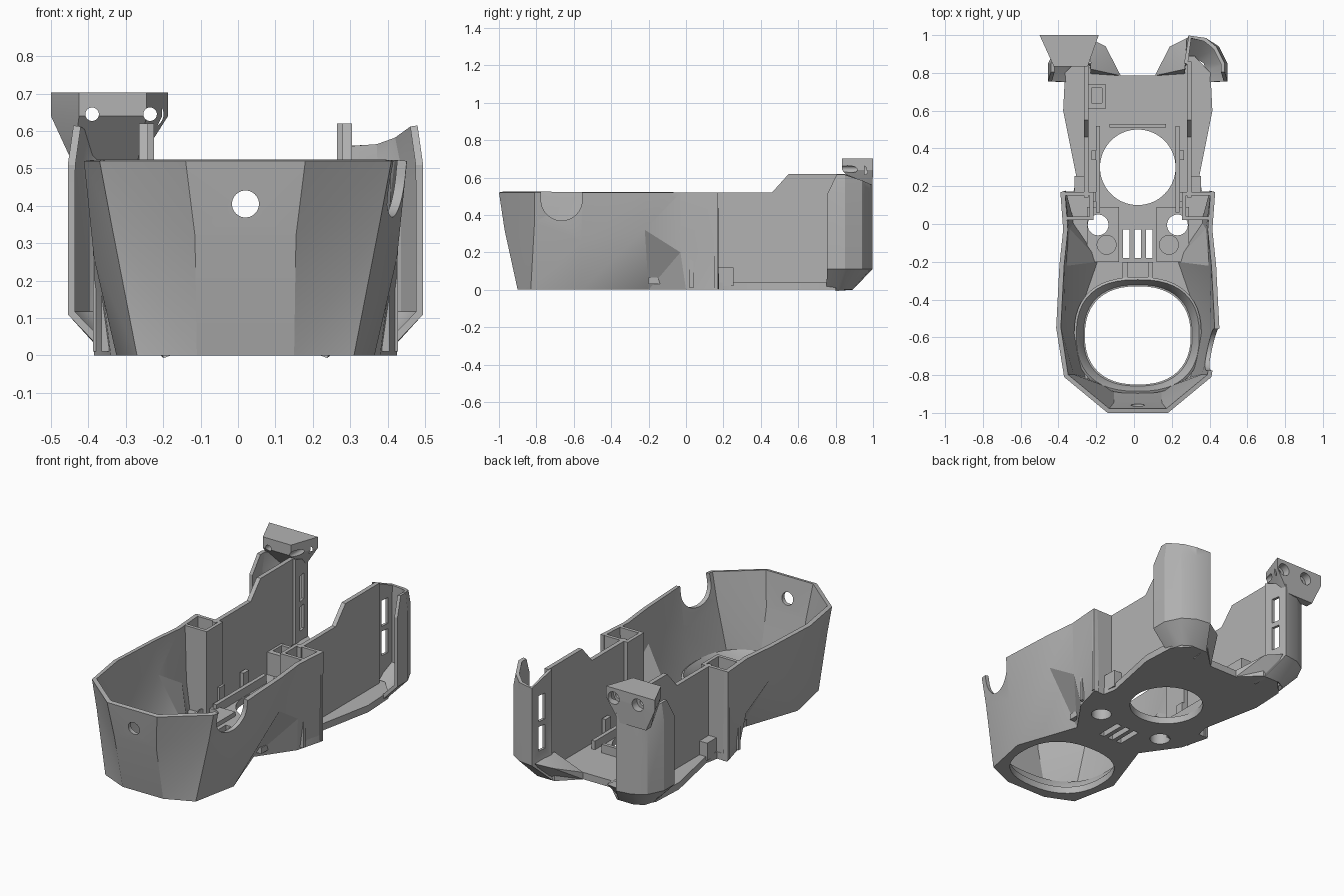
import bpy, bmesh, math
from mathutils import Matrix

if "Cube" in bpy.data.objects:
    bpy.data.objects.remove(bpy.data.objects["Cube"])

CX, TOP, FLOOR = 0.02, 0.52, 0.04
SIDES = (("left", 1), ("right", -1))
grey = bpy.data.materials.new("plain grey")
grey.use_nodes = True
grey.diffuse_color = (0.45, 0.45, 0.45, 1)
grey.node_tree.nodes["Principled BSDF"].inputs["Base Color"].default_value = (0.45, 0.45, 0.45, 1)


def finish(name, bm, recalc=True):
    if recalc:
        bmesh.ops.recalc_face_normals(bm, faces=bm.faces)
    mesh = bpy.data.meshes.new(name)
    bm.to_mesh(mesh)
    bm.free()
    mesh.materials.append(grey)
    ob = bpy.data.objects.new(name, mesh)
    bpy.context.collection.objects.link(ob)
    return ob


def apply(ob, mod):
    bpy.ops.object.select_all(action="DESELECT")
    bpy.context.view_layer.objects.active = ob
    ob.select_set(True)
    bpy.ops.object.modifier_apply(modifier=mod.name)


def cut(ob, *cutters):
    for c in cutters:
        c.hide_render = True
        mod = ob.modifiers.new("cut", "BOOLEAN")
        mod.operation, mod.solver, mod.object = "DIFFERENCE", "EXACT", c
        apply(ob, mod)
        bpy.data.objects.remove(c)


def box(name, x, y, z):
    bm = bmesh.new()
    bmesh.ops.create_cube(bm, size=1)
    for v in bm.verts:
        v.co = [a + (b - a) * (c + 0.5) for c, (a, b) in zip(v.co, (x, y, z))]
    return finish(name, bm)


def side_box(name, s, u, y, z):
    return box(name, sorted((CX + s * u[0], CX + s * u[1])), y, z)


def rod(name, centre, r, length, axis="Z", sides=40):
    bm = bmesh.new()
    bmesh.ops.create_cone(bm, cap_ends=True, segments=sides, radius1=r, radius2=r, depth=length)
    turn = {"X": Matrix.Rotation(math.pi / 2, 4, "Y"), "Y": Matrix.Rotation(math.pi / 2, 4, "X"),
            "Z": Matrix()}[axis]
    bm.transform(Matrix.Translation(centre) @ turn)
    return finish(name, bm)


def prism(name, points, shift):
    """Closed solid from a flat outline of 3D points, extruded along shift."""
    bm = bmesh.new()
    face = bm.faces.new([bm.verts.new(p) for p in points])
    new = bmesh.ops.extrude_face_region(bm, geom=[face])["geom"]
    bmesh.ops.translate(bm, vec=shift, verts=[g for g in new if isinstance(g, bmesh.types.BMVert)])
    return finish(name, bm)


def hull(name, points):
    bm = bmesh.new()
    for p in points:
        bm.verts.new(p)
    bmesh.ops.convex_hull(bm, input=bm.verts)
    return finish(name, bm)


def sheet(name, levels, thick, closed=False):
    """Wall through stacked paths (bottom first), thickened inwards."""
    bm = bmesh.new()
    rows = [[bm.verts.new(p) for p in lv] for lv in levels]
    n = len(rows[0])
    for lo, hi in zip(rows, rows[1:]):
        for i in range(n if closed else n - 1):
            a, b, c, d = lo[i], lo[(i + 1) % n], hi[(i + 1) % n], hi[i]
            tris = ((a, b, c), (a, c, d)) if i >= n // 2 else ((a, b, d), (b, c, d))
            for t in tris:
                bm.faces.new(t)
    ob = finish(name, bm, recalc=False)
    mod = ob.modifiers.new("wall", "SOLIDIFY")
    mod.thickness, mod.offset = thick, -1
    apply(ob, mod)
    return ob


def mirrored(half):
    """Front-to-rear half path turned into a whole one, right rear to left rear."""
    return [(CX - u, y, z) for u, y, z in reversed(half)] + [(CX + u, y, z) for u, y, z in half]


# Faceted front bowl
base = [(.13, -.9), (.29, -.83), (.345, -.56), (.22, -.2), (.36, 0), (.405, .17)]
rim = [(.16, -1), (.39, -.81), (.432, -.55), (.415, -.22), (.395, -.03), (.41, .17)]
belt = [(.135, -.97, .32), (.36, -.81, .36), (.405, -.56, .26), (.4, -.22, .32),
        (.385, -.03, .2), (.405, .17, .2)]
bowl = sheet("front_bowl", [mirrored([(u, y, 0) for u, y in base]), mirrored(belt),
                            mirrored([(u, y, TOP) for u, y in rim])], 0.025)
cut(bowl,
    rod("front_hole", (CX, -1, .405), .036, .4, "Y"),
    rod("cable_notch", (.45, -.665, .48), .11, .3, "X"),
    box("notch_top", (.3, .6), (-.775, -.555), (.48, .7)),
    rod("rim_notch", (CX, -.06, .535), .04, 1.2, "X"))

# Floor plate with openings
tail = [(.34, .172), (.325, .25), (.375, .5), (.395, .6), (.385, .8), (.3, .89), (.2, .89), (.09, .785)]
floor = prism("floor", mirrored([(u, y, 0) for u, y in base + tail]), (0, 0, FLOOR))


def oval(rx, ry, z, power):
    pts = []
    for k in range(48):
        a = math.tau * k / 48
        c, s = math.cos(a), math.sin(a)
        pts.append((CX + rx * math.copysign(abs(c) ** power, c),
                    -.59 + ry * math.copysign(abs(s) ** power, s), z))
    return pts


cut(floor,
    prism("front_opening", oval(.28, .26, -.1, .85), (0, 0, .3)),
    rod("fan_opening", (CX, .3, 0), .2, .3, sides=64),
    *[rod("screw_hole", (CX + s * .21, -.005, 0), .055, .3) for _, s in SIDES],
    *[box("vent", (CX + k - .017, CX + k + .017), (-.18, -.03), (-.1, .1)) for k in (-.06, 0, .06)])
sheet("front_collar", [oval(.28, .26, .005, .85), oval(.29, .27, .05, .83), oval(.325, .295, .1, .8)],
      -0.015, True)

# Fan frame, front clip and cable bracket on the floor
for name, s in SIDES:
    side_box(name + "_fan_rail", s, (.2, .222), (.06, .52), (.03, .09))
    for y in (.12, .34):
        side_box(name + "_fan_clip", s, (.222, .245), (y, y + .05), (.03, .16))
    pad = side_box(name + "_screw_pad", s, (.1, .27), (-.2, .09), (.03, .065))
    cut(pad, rod("pad_hole", (CX + s * .21, -.005, .05), .055, .2),
        rod("pad_pocket", (CX + s * .165, -.11, .07), .05, .03))
box("fan_rear_rail", (CX - .15, CX + .15), (.51, .53), (.03, .09))
clip = box("front_clip", (CX - .08, CX + .08), (-.3, -.2), (.02, .09))
cut(clip, box("clip_gap", (CX - .055, CX + .055), (-.28, -.1), (.05, .2)))
bracket = box("cable_bracket", (-.245, -.15), (.61, .74), (.03, .17))
cut(bracket, box("bracket_gap", (-.225, -.17), (.64, .72), (.05, .3)))

# Side walls, hollow corner posts and tabs
for name, s in SIDES:
    wall = [(.14, .01), (.14, TOP), (.46, TOP), (.55, .62), (.86, .62), (.86, .01)]
    prism(name + "_side_wall", [(CX + s * .26, y, z) for y, z in wall], (s * .025, 0, 0))
    side_box(name + "_post_rear", s, (.24, .408), (.15, .17), (.01, TOP))
    side_box(name + "_post_front", s, (.24, .385), (.02, .04), (.01, TOP))
    side_box(name + "_post_inner", s, (.235, .255), (.02, .17), (.01, TOP))
    side_box(name + "_latch_tab", s, (.285, .335), (.165, .255), (.02, .12))

# Rear towers: bottom chamfer, curved shell, slotted inner face
foot = [(.37, .75), (.375, .81), (.36, .86), (.31, .89), (.21, .89), (.2, .8)]
plan = [(.475, .755), (.475, .85), (.43, .94), (.36, .985), (.27, .998), (.245, .85)]
crown = [.615, .615, .585, .565, .56, .62]
for name, s in SIDES:
    levels = [[(u, y, 0) for u, y in foot], [(u, y, .11) for u, y in plan],
              [(u, y, .51) for u, y in plan],
              [(u - .015 * (u > .4), y + .05 * (y < .8), z) for (u, y), z in zip(plan, crown)]]
    levels = [[(CX + s * u, y, z) for u, y, z in lv][::s] for lv in levels]
    tower = sheet(name + "_rear_tower", levels, 0.02)
    cut(tower, *[side_box("slot", s, (.2, .32), (.9, .95), z) for z in ((.18, .32), (.35, .5))])
    toe = [(.09, .785, 0), (.09, .785, .04), (.25, .785, 0), (.25, .89, 0), (.17, .94, .1),
           (.26, .985, .12), (.25, .82, .13)]
    hull(name + "_tower_toe", [(CX + s * u, y, z) for u, y, z in toe])

# Mounting head on the right tower
top = [(-.5, 1), (-.187, 1), (-.245, .835), (-.425, .835)]
head = hull("mounting_head", [(x, y, z) for x, y in top for z in (.64, .703)]
            + [(x, y, .51) for x in (-.44, -.27) for y in (.95, .995)])
for x in (-.235, -.39):
    cut(head, rod("bolt_hole", (x, .95, .645), .018, .5, "Y"),
        rod("bolt_recess", (x, 1, .645), .036, .09, "Y"))

# Soft shading on shallow angles
bpy.ops.object.select_all(action="DESELECT")
for ob in bpy.context.scene.objects:
    if ob.type == "MESH" and grey.name in ob.data.materials:
        ob.select_set(True)
        bpy.context.view_layer.objects.active = ob
bpy.ops.object.shade_smooth_by_angle(angle=math.radians(25))
